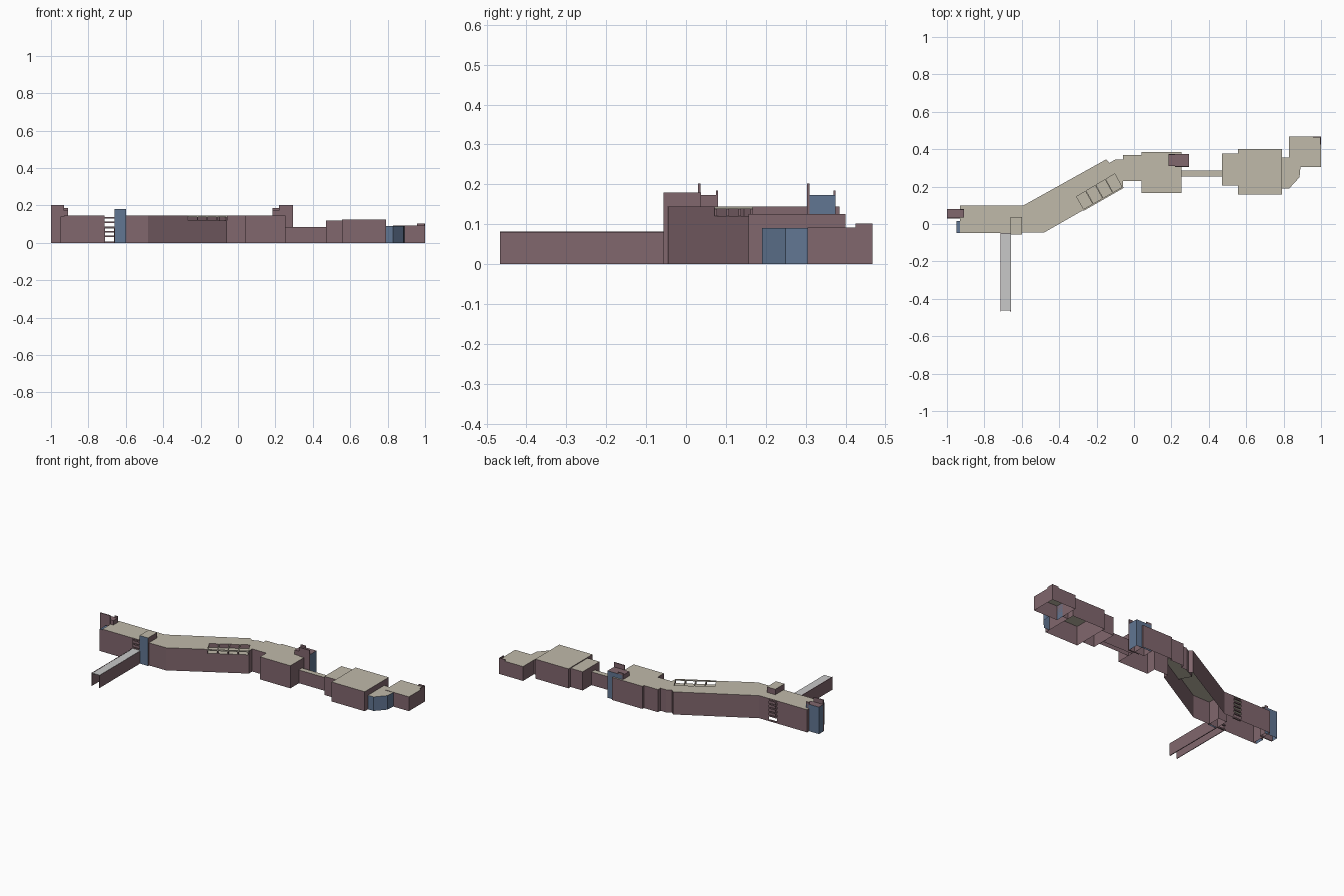
import bpy, bmesh, math
from mathutils import Vector

if "Cube" in bpy.data.objects:
    bpy.data.objects.remove(bpy.data.objects["Cube"])


def material(name, rgb):
    m = bpy.data.materials.new(name)
    m.diffuse_color = (*rgb, 1)
    m.use_nodes = True
    m.node_tree.nodes["Principled BSDF"].inputs["Base Color"].default_value = m.diffuse_color
    return m


MATS = [material("maroon_wall", (0.22, 0.135, 0.155)),
        material("beige_roof", (0.53, 0.49, 0.40)),
        material("blue_glass", (0.12, 0.18, 0.29)),
        material("pale_grey", (0.58, 0.58, 0.58))]
WALL, ROOF, GLASS, GREY = range(4)


def finish(name, bm):
    me = bpy.data.meshes.new(name)
    bm.to_mesh(me)
    bm.free()
    for m in MATS:
        me.materials.append(m)
    ob = bpy.data.objects.new(name, me)
    bpy.context.collection.objects.link(ob)
    return ob


def shell(name, pts, z0, z1, roof=ROOF, glass=(), gap=None):
    """Open-bottomed block over an anticlockwise outline. 'glass' lists the
    wall directions that are glazed, 'gap' tells which walls to leave out."""
    bm = bmesh.new()
    lo = [bm.verts.new((x, y, z0)) for x, y in pts]
    hi = [bm.verts.new((x, y, z1)) for x, y in pts]
    for i in range(len(pts)):
        j = (i + 1) % len(pts)
        mid = (lo[i].co + lo[j].co) / 2
        if gap and gap(mid):
            continue
        f = bm.faces.new((lo[i], lo[j], hi[j], hi[i]))
        f.normal_update()
        if any(f.normal.dot(Vector((*d, 0))) > 0.6 for d in glass):
            f.material_index = GLASS
    if roof is not None:
        bm.faces.new(hi).material_index = roof
    return finish(name, bm)


def rect(x0, x1, y0, y1):
    return [(x0, y0), (x1, y0), (x1, y1), (x0, y1)]


def box(name, x0, x1, y0, y1, z0, z1, mat=WALL):
    bm = bmesh.new()
    bmesh.ops.create_cube(bm, size=1)
    for v in bm.verts:
        v.co = ((x0 + x1) / 2 + v.co.x * (x1 - x0),
                (y0 + y1) / 2 + v.co.y * (y1 - y0),
                (z0 + z1) / 2 + v.co.z * (z1 - z0))
    for f in bm.faces:
        f.material_index = mat
    return finish(name, bm)


def bar(name, a, b, z0, z1, w, mat):
    """Upright-sided bar from plan point a to plan point b."""
    a, b = Vector(a), Vector(b)
    d = b - a
    ob = box(name, -d.length / 2, d.length / 2, -w / 2, w / 2, z0, z1, mat)
    ob.location = (*((a + b) / 2), 0)
    ob.rotation_euler.z = math.atan2(d.y, d.x)
    return ob


# Main bent building: full outline below, terrace notch in the upper storey
south_west = [(-0.93, -0.047), (-0.715, -0.047), (-0.66, -0.047), (-0.48, -0.045)]
notch = [(-0.27, 0.075), (-0.31, 0.145), (-0.10, 0.27), (-0.06, 0.195)]
rest = [(-0.06, 0.23), (0.04, 0.23), (0.04, 0.167), (0.255, 0.167),
        (0.255, 0.385), (0.04, 0.385), (0.04, 0.37), (-0.06, 0.37),
        (-0.06, 0.345), (-0.10, 0.345), (-0.13, 0.327), (-0.15, 0.345),
        (-0.59, 0.10), (-0.66, 0.10), (-0.715, 0.10), (-0.93, 0.10)]
slot = lambda m: -0.71 < m.x < -0.665
shell("main_lower_walls", south_west + [notch[0], notch[3]] + rest, 0, 0.12,
      roof=None, gap=slot)
shell("main_upper_storey", south_west + notch + rest, 0.12, 0.145, gap=slot)

# Recessed roof terrace with rail and cross beams
bm = bmesh.new()
order = [notch[i] for i in (0, 3, 2, 1)]
bm.faces.new([bm.verts.new((x, y, 0.12)) for x, y in order]).material_index = ROOF
finish("terrace_floor", bm)
n = [Vector(p) for p in notch]
bar("terrace_rail", n[0], n[3], 0.138, 0.145, 0.008, ROOF)
for i in range(5):
    t = i / 4
    front, back = n[0].lerp(n[3], t), n[1].lerp(n[2], t)
    bar("terrace_beam", front, back, 0.139, 0.144, 0.006, ROOF)
    box("terrace_post", front.x - .003, front.x + .003,
        front.y - .003, front.y + .003, 0.12, 0.14)

# Louvres in the open slots of the west wing
for y in (-0.045, 0.095):
    for z in (0.0, 0.03, 0.055, 0.08, 0.105, 0.13):
        box("louvre", -0.715, -0.66, y - 0.005, y + 0.005, z, z + 0.008)

# Glazed stair tower on the south face
shell("stair_tower", rect(-0.66, -0.60, -0.056, 0.037), 0, 0.18, glass=[(0, -1)])

# Covered walkway running south
box("walkway_roof", -0.712, -0.658, -0.463, -0.047, 0.077, 0.081, GREY)
box("walkway_wall_west", -0.714, -0.710, -0.467, -0.047, 0, 0.082)
box("walkway_wall_east", -0.662, -0.657, -0.467, -0.047, 0, 0.08)

# Glazed west end bay
shell("west_bay", rect(-0.95, -0.93, -0.047, 0.015), 0, 0.14,
      roof=GLASS, glass=[(-1, 0)])

# Two matching end towers, each with a tall south fin and a low back fin
for side, x_out, x_fin, x_in, y0, y1 in (("west", -1.0, -0.93, -0.91, 0.036, 0.08),
                                         ("east", 0.295, 0.22, 0.185, 0.31, 0.375)):
    s = 1 if x_out > 0 else -1
    lo, hi = sorted((x_out, x_in))
    shell(side + "_tower", rect(lo, hi, y0, y1), 0, 0.173, roof=WALL,
          glass=[(s, 0), (0, 1)])
    lo, hi = sorted((x_out, x_fin))
    box(side + "_tall_fin", lo, hi, y0 - 0.006, y0, 0, 0.202)
    lo, hi = sorted((x_fin, x_in))
    box(side + "_low_fin", lo, hi, y1 - 0.005, y1, 0.14, 0.185)

# Link corridor and east pavilion
shell("link_corridor", rect(0.255, 0.47, 0.254, 0.286), 0, 0.085)
shell("pavilion_entry", rect(0.47, 0.555, 0.206, 0.377), 0, 0.12)
shell("pavilion_hall", rect(0.555, 0.79, 0.157, 0.40), 0, 0.125)

# Faceted glass bay between the hall and the end block
shell("faceted_bay", [(0.79, 0.19), (0.83, 0.19), (0.885, 0.25), (0.89, 0.305),
                      (0.83, 0.305), (0.83, 0.355), (0.79, 0.355)], 0, 0.09,
      glass=[(0, -1), (0.75, -0.66), (1, 0)])

# End block with a raised parapet corner
shell("end_block", rect(0.83, 1.0, 0.305, 0.468), 0, 0.092)
box("corner_parapet_north", 0.957, 1.0, 0.463, 0.468, 0.09, 0.102)
box("corner_parapet_east", 0.995, 1.0, 0.425, 0.468, 0.09, 0.102)
